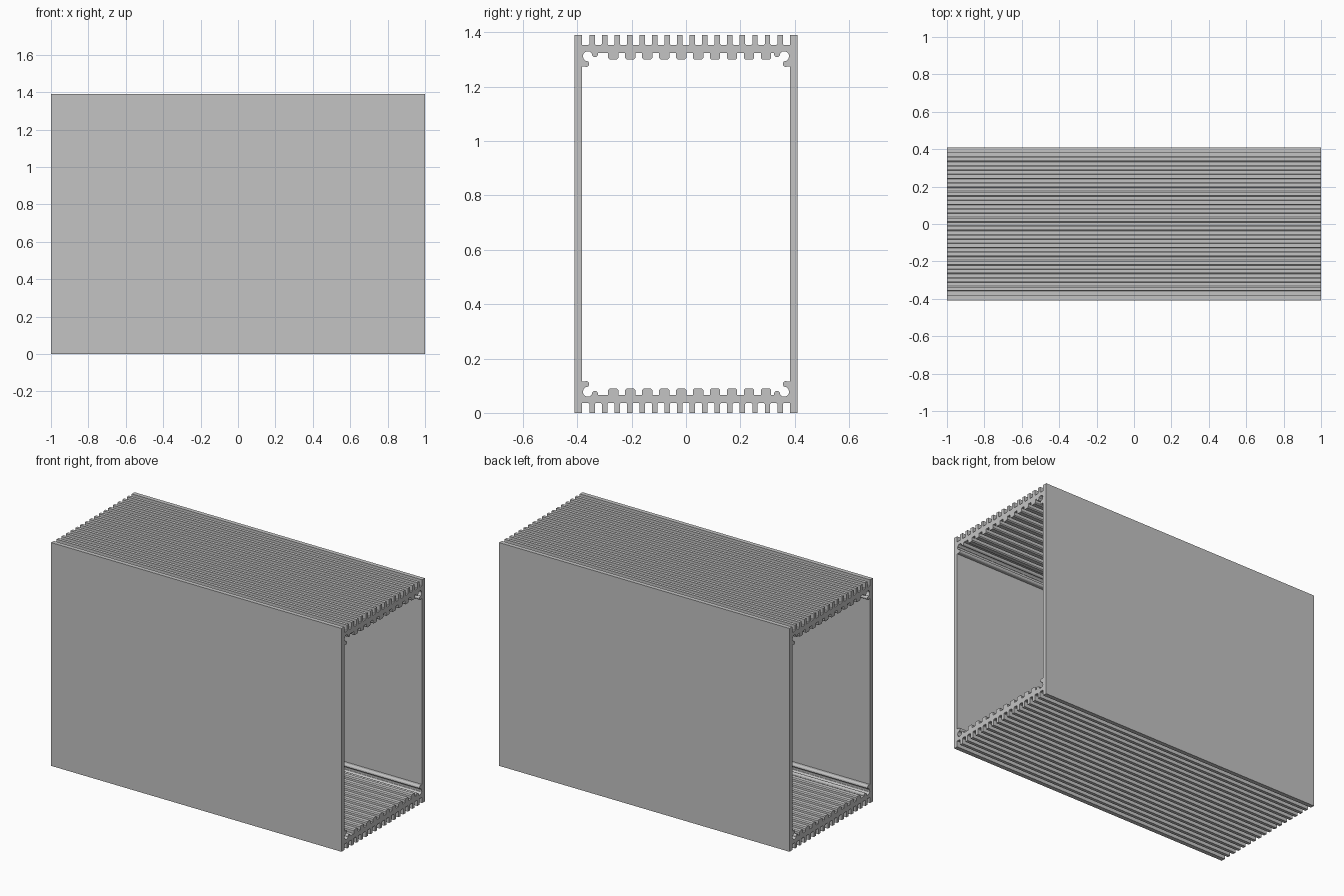
import bpy, bmesh
from math import cos, sin, radians

cube = bpy.data.objects.get("Cube")
if cube:
    bpy.data.objects.remove(cube)

H, HALF, INNER = 1.39, 0.41, 0.383
metal = bpy.data.materials.new("plain grey metal")
metal.use_nodes = True
colour = (0.55, 0.55, 0.55, 1)
metal.diffuse_color = colour
metal.node_tree.nodes["Principled BSDF"].inputs["Base Color"].default_value = colour


def arc(cy, cz, r, a, b, n=8):
    steps = [radians(a + (b - a) * i / n) for i in range(n + 1)]
    return [(cy + r * cos(t), cz + r * sin(t)) for t in steps]


def extrude(name, outline):
    """Extrude a y-z outline along the whole length in x."""
    bm = bmesh.new()
    face = bm.faces.new([bm.verts.new((-1, y, z)) for y, z in outline])
    new = bmesh.ops.extrude_face_region(bm, geom=[face])["geom"]
    bmesh.ops.translate(bm, vec=(2, 0, 0),
                        verts=[v for v in new if isinstance(v, bmesh.types.BMVert)])
    bmesh.ops.recalc_face_normals(bm, faces=bm.faces)
    mesh = bpy.data.meshes.new(name)
    bm.to_mesh(mesh)
    bm.free()
    mesh.materials.append(metal)
    obj = bpy.data.objects.new(name, mesh)
    bpy.context.collection.objects.link(obj)


def flip_y(pts):
    return [(-y, z) for y, z in reversed(pts)]


# Corner channel: screw groove and rounded lip under the panel
FACE, ROOT, TIP = 1.324, 1.353, 1.30
corner = [(-INNER, 1.318)] + arc(-0.361, 1.3125, 0.018, 160, 30)
corner += arc(-0.335, 1.32, 0.011, 200, 345) + [(-0.324, FACE)]

# Inner ribs with rounded tips
panel = list(corner)
for i in range(10):
    c = -0.268 + 0.0625 * i
    w, e = 0.019, 0.006
    panel += [(c - w, FACE), (c - w, TIP + e), (c - w + e, TIP),
              (c + w - e, TIP), (c + w, TIP + e), (c + w, FACE)]
panel += flip_y(corner)

# Outer cooling fins, with rounded valleys
panel.append((INNER, ROOT))
for i in range(16):
    c = 0.346 - 0.0461 * i
    w, e = 0.010, 0.004
    panel += [(c + w + e, ROOT), (c + w, ROOT + e), (c + w, H),
              (c - w, H), (c - w, ROOT + e), (c - w - e, ROOT)]
panel.append((-INNER, ROOT))

extrude("top_finned_panel", panel)
extrude("bottom_finned_panel", [(y, H - z) for y, z in panel])

# Flat side walls, with a lip at each inner corner
lip = [(-INNER, 1.274)] + arc(-0.367, 1.284, 0.011, -110, 100)
lip += arc(-0.361, 1.3125, 0.018, 235, 165) + [(-INNER, 1.318)]
wall = [(-HALF, 0)] + [(-INNER, 0)]
wall += [(y, H - z) for y, z in reversed(lip)]
wall += lip + [(-INNER, H), (-HALF, H)]
extrude("front_wall", wall)
extrude("back_wall", flip_y(wall))
